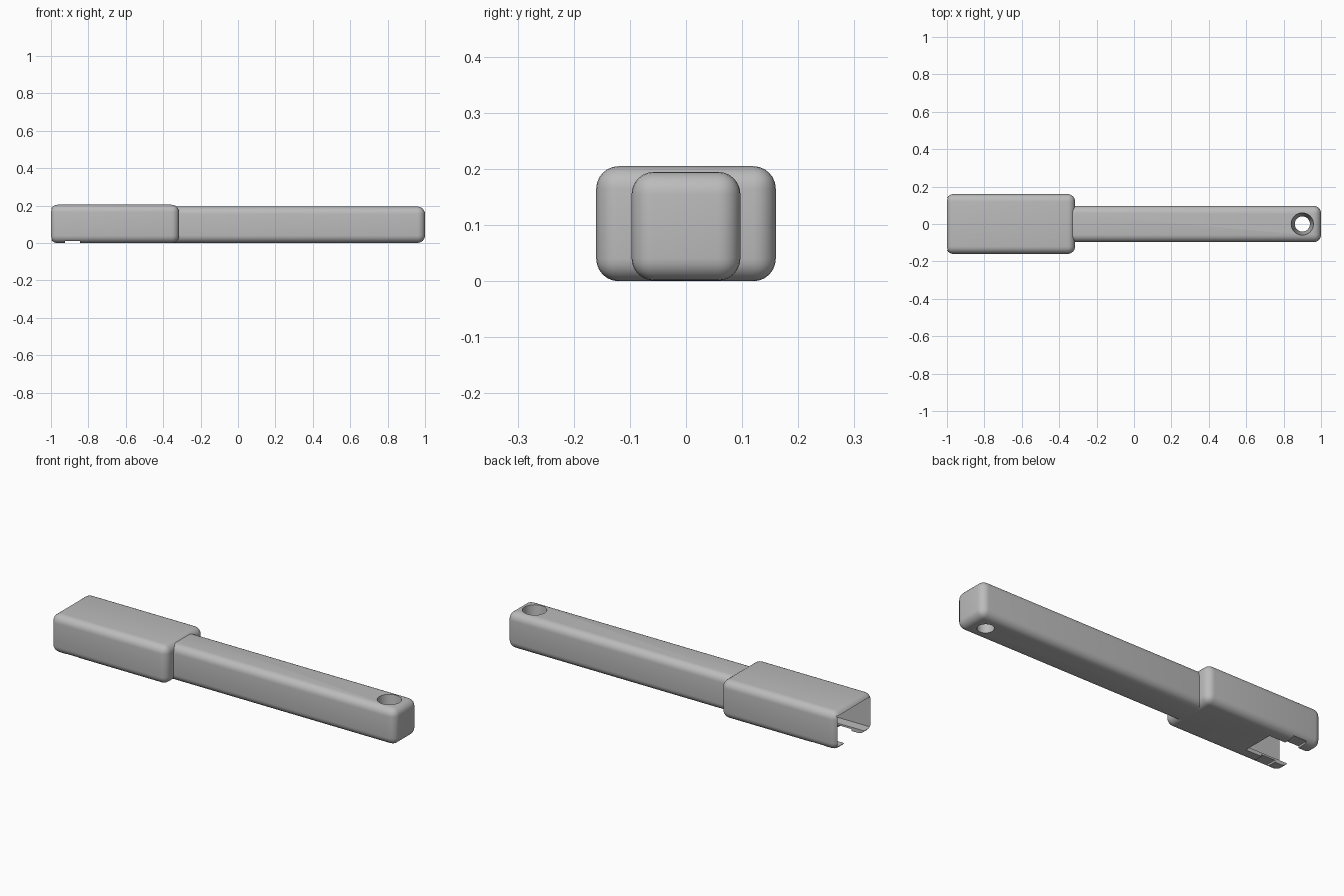
import bpy, bmesh, math
from mathutils import Vector

cube = bpy.data.objects.get("Cube")
if cube:
    bpy.data.objects.remove(cube, do_unlink=True)

grey = bpy.data.materials.new("mid grey")
grey.use_nodes = True
colour = (0.5, 0.5, 0.5, 1)
grey.diffuse_color = colour
grey.node_tree.nodes["Principled BSDF"].inputs["Base Color"].default_value = colour


def finish(name, bm):
    mesh = bpy.data.meshes.new(name)
    bm.to_mesh(mesh)
    bm.free()
    mesh.materials.append(grey)
    ob = bpy.data.objects.new(name, mesh)
    bpy.context.collection.objects.link(ob)
    return ob


def box(name, low, high, radius=0):
    """Box between two corners, with optional rounded edges."""
    low, high = Vector(low), Vector(high)
    bm = bmesh.new()
    bmesh.ops.create_cube(bm, size=1)
    for v in bm.verts:
        v.co = (low + high) / 2 + v.co * (high - low)
    if radius:
        bmesh.ops.bevel(bm, geom=bm.edges[:], offset=radius, segments=6,
                        profile=0.5, affect='EDGES')
    return finish(name, bm)


def select(ob):
    bpy.ops.object.select_all(action='DESELECT')
    ob.select_set(True)
    bpy.context.view_layer.objects.active = ob


def cut(ob, cutter):
    """Subtract the cutter from the part, then remove the cutter."""
    select(ob)
    mod = ob.modifiers.new("cut", 'BOOLEAN')
    mod.operation = 'DIFFERENCE'
    mod.solver = 'EXACT'
    mod.object = cutter
    bpy.ops.object.modifier_apply(modifier=mod.name)
    bpy.data.objects.remove(cutter, do_unlink=True)


# Hollow head, open at its end
head = box("head", (-1.005, -0.16, 0), (-0.315, 0.16, 0.205), 0.04)
cut(head, box("cavity", (-1.1, -0.14, 0.02), (-0.42, 0.14, 0.185)))
# Slot and shallow cross groove in the underside
cut(head, box("slot", (-1.1, -0.085, -0.1), (-0.75, 0.085, 0.1)))
cut(head, box("groove", (-0.925, -0.2, -0.1), (-0.845, 0.2, 0.01)))

# Long handle, its inner end buried in the solid part of the head
handle = box("handle", (-0.4, -0.097, 0.001), (1, 0.097, 0.195), 0.04)

# Tapered hanging hole, wider at the top
height = 0.195
bm = bmesh.new()
bmesh.ops.create_cone(bm, cap_ends=True, segments=48, radius1=0.04,
                      radius2=0.06, depth=height)
for v in bm.verts:
    v.co += Vector((0.9, 0, height / 2))
    v.co.z += math.copysign(0.005, v.co.z - height / 2)
cut(handle, finish("hole", bm))

for part in (head, handle):
    select(part)
    bpy.ops.object.shade_smooth_by_angle(angle=math.radians(30))
